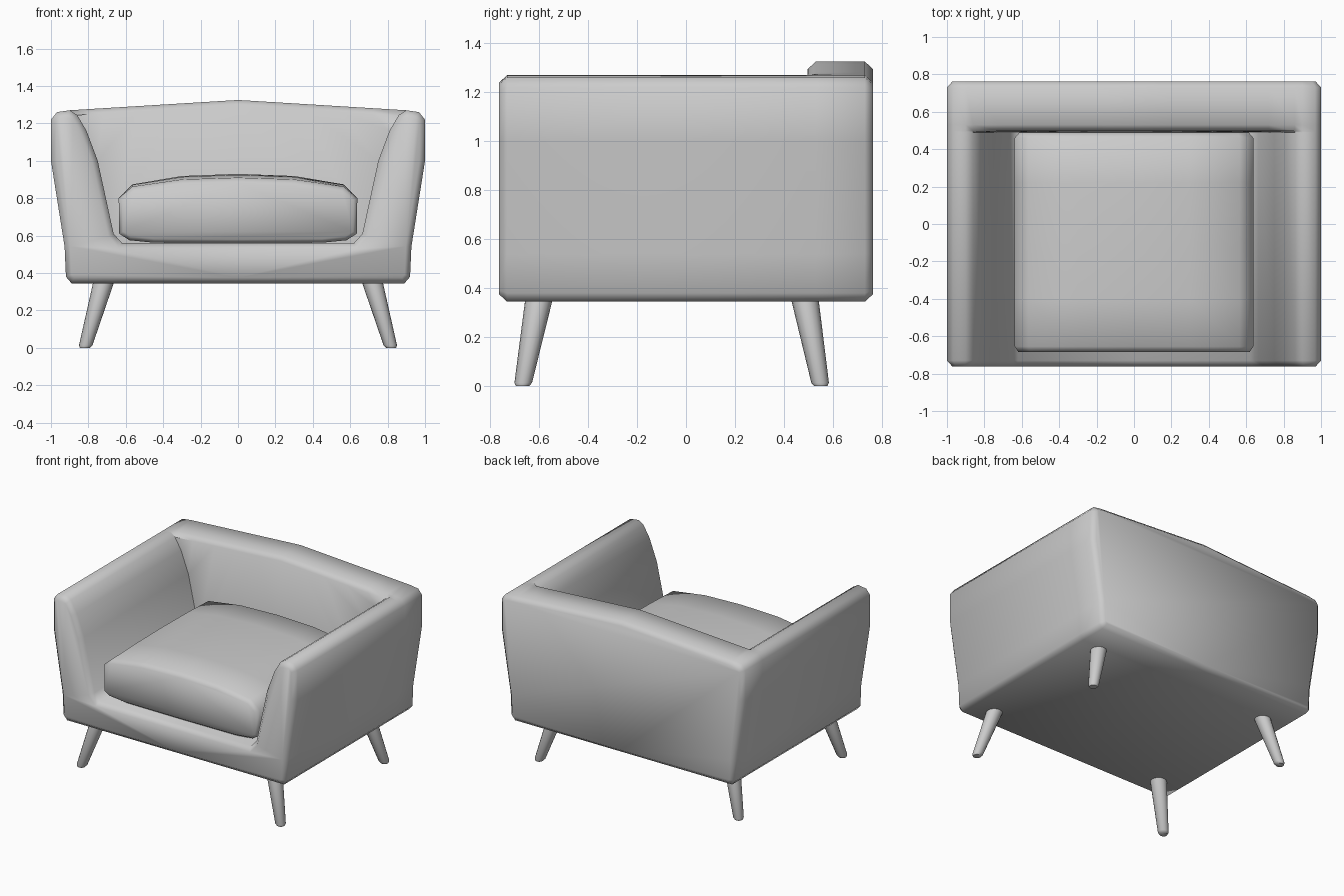
import bpy, bmesh, math
from mathutils import Vector

if "Cube" in bpy.data.objects:
    bpy.data.objects.remove(bpy.data.objects["Cube"])


def loft(name, rings, angle=60):
    """Skin equal-length rings of 3D points and cap both ends."""
    bm = bmesh.new()
    loops = [[bm.verts.new(p) for p in ring] for ring in rings]
    n = len(loops[0])
    for a, b in zip(loops, loops[1:]):
        for i in range(n):
            j = (i + 1) % n
            bm.faces.new((a[i], a[j], b[j], b[i]))
    bm.faces.new(loops[0])
    bm.faces.new(loops[-1][::-1])
    bmesh.ops.recalc_face_normals(bm, faces=bm.faces)
    mesh = bpy.data.meshes.new(name)
    bm.to_mesh(mesh)
    bm.free()
    ob = bpy.data.objects.new(name, mesh)
    bpy.context.collection.objects.link(ob)
    bpy.ops.object.select_all(action='DESELECT')
    ob.select_set(True)
    bpy.context.view_layer.objects.active = ob
    bpy.ops.object.shade_smooth_by_angle(angle=math.radians(angle))
    return ob


def section(half, y, inset=0.0):
    """Mirror a half outline (bottom centre to top centre), inset it, place it at y."""
    pts = half + [(-x, z) for x, z in half[-2:0:-1]]
    pts = [Vector(p) for p in pts]
    out = []
    for i, p in enumerate(pts):
        d1 = (p - pts[i - 1]).normalized()
        d2 = (pts[(i + 1) % len(pts)] - p).normalized()
        n1, n2 = Vector((-d1.y, d1.x)), Vector((-d2.y, d2.x))
        q = p + (n1 + n2) * inset / (1 + n1.dot(n2))
        out.append((q.x, y, q.y))
    return out


# Upholstered shell: the U-shaped arm section turns into the full back section
outer = [(0, .345), (.89, .345), (.92, .38), (.927, .54), (1.0, 1.0),
         (1.0, 1.22), (.968, 1.26), (.90, 1.27)]
arms = outer + [(.86, 1.245), (.81, 1.16), (.75, 1.0), (.665, .61), (.62, .56), (0, .56)]
top_x = [.86, .72, .54, .36, .18, 0]


def top(drop):
    return outer + [(x, 1.325 - .055 * x / .9 - drop) for x in top_x]


loft("upholstered_shell", [
    section(arms, -.763, .03),
    section(arms, -.73),
    section(arms, .49),
    section(top(.03), .497),
    section(top(0), .53),
    section(top(0), .73),
    section(top(0), .763, .03),
])

# Seat cushion: puffed in the middle, chamfered at the ends


def pad(crown):
    return [(0, .56), (.45, .562), (.58, .575), (.635, .61), (.638, .80),
            (.565, .835 + crown * .6), (.30, .86 + crown * .9), (0, .865 + crown)]


loft("seat_cushion", [
    section(pad(.035), -.685, .02),
    section(pad(.045), -.655),
    section(pad(.06), -.40),
    section(pad(.065), -.10),
    section(pad(.06), .22),
    section(pad(.045), .46),
    section(pad(.035), .49, .025),
])

# Four splayed, tapered legs


def leg(name, sx, foot_y, head_y):
    rings = []
    for z, r in ((0, .027), (.014, .036), (.37, .057)):
        t = z / .345
        cx, cy = sx * (.818 - .098 * t), foot_y + (head_y - foot_y) * t
        rings.append([(cx + r * math.cos(a), cy + r * math.sin(a), z)
                      for a in (math.tau * i / 16 for i in range(16))])
    loft(name, rings, 50)


for side, sx in (("left", -1), ("right", 1)):
    leg("front_leg_" + side, sx, -.667, -.602)
    leg("rear_leg_" + side, sx, .55, .487)
